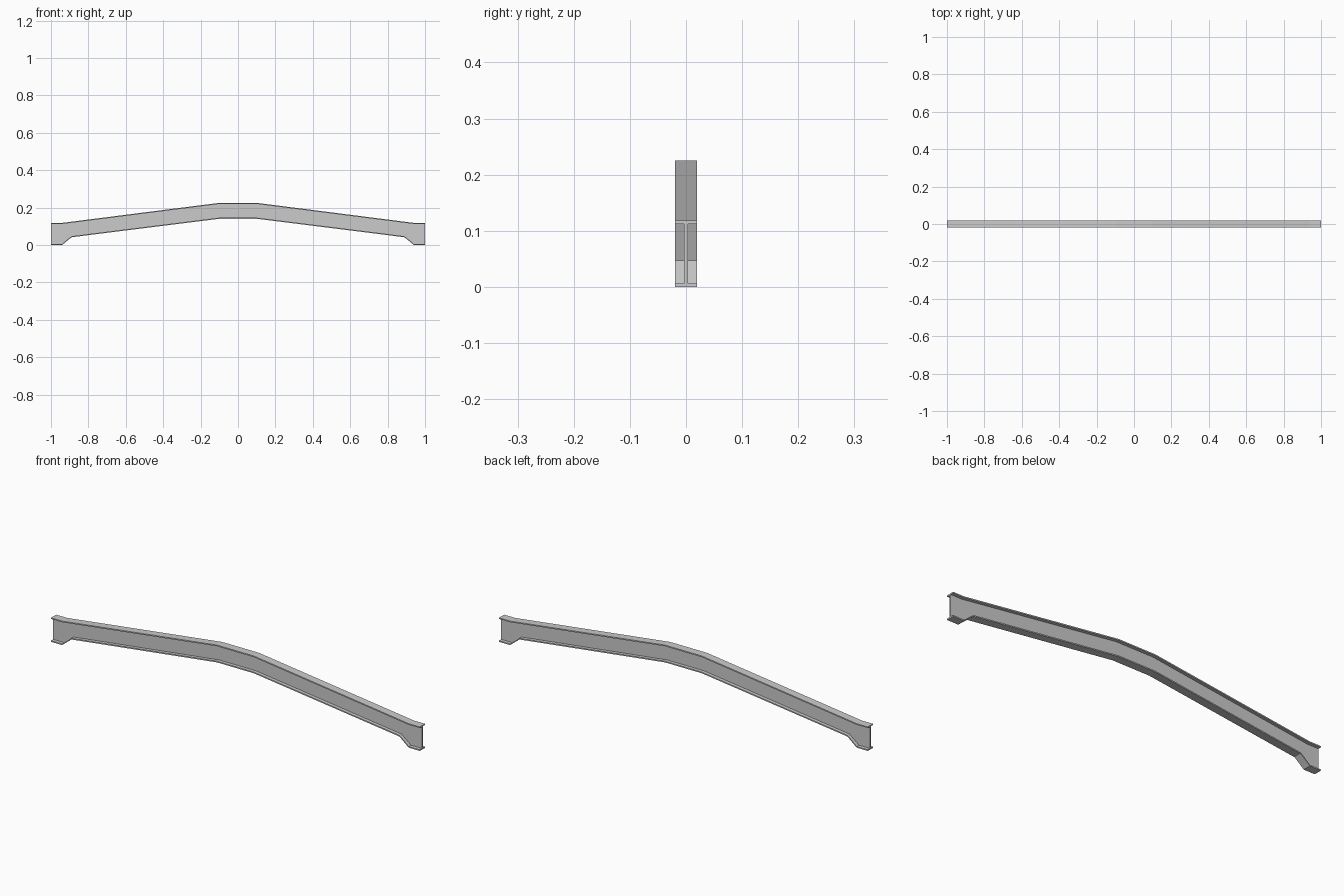
import bpy, bmesh

if "Cube" in bpy.data.objects:
    bpy.data.objects.remove(bpy.data.objects["Cube"])

HALF_FLANGE, HALF_WEB, T = 0.02, 0.0035, 0.006

# Half-span stations: x, underside height, top height
half = [(1.0, 0.0, 0.118), (0.94, 0.0, 0.118), (0.89, 0.041, 0.1244), (0.1, 0.14, 0.225)]
stations = [(-x, b, t) for x, b, t in half] + half[::-1]


# I-shaped section split into flange and web outlines
def section(x, b, t):
    right = [(HALF_FLANGE, b), (HALF_FLANGE, b + T), (HALF_WEB, b + T),
             (HALF_WEB, t - T), (HALF_FLANGE, t - T), (HALF_FLANGE, t)]
    left = [(-y, z) for y, z in reversed(right)]
    return [(x, y, z) for y, z in right + left]


# Loft the section along the stations and cap both ends
bm = bmesh.new()
rings = [[bm.verts.new(p) for p in section(*s)] for s in stations]
for r0, r1 in zip(rings, rings[1:]):
    n = len(r0)
    for i in range(n):
        j = (i + 1) % n
        bm.faces.new((r0[i], r0[j], r1[j], r1[i]))
for r in (rings[0], rings[-1]):
    bm.faces.new((r[0], r[1], r[2], r[9], r[10], r[11]))
    bm.faces.new((r[2], r[3], r[8], r[9]))
    bm.faces.new((r[3], r[4], r[5], r[6], r[7], r[8]))
bmesh.ops.recalc_face_normals(bm, faces=bm.faces)

mesh = bpy.data.meshes.new("cambered_i_beam")
bm.to_mesh(mesh)
bm.free()
beam = bpy.data.objects.new("cambered_i_beam", mesh)
bpy.context.collection.objects.link(beam)
